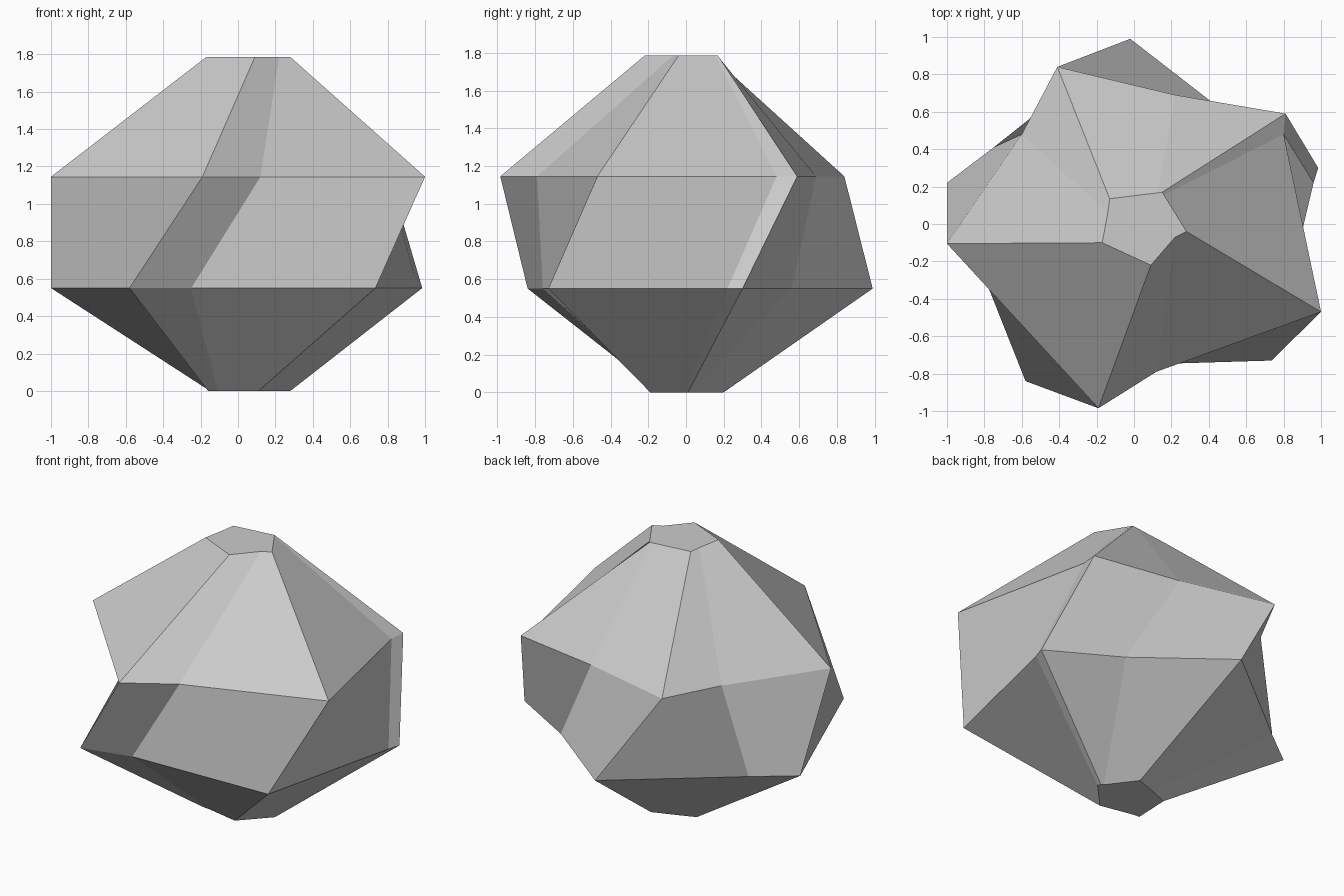
import bpy
import bmesh

# Remove the default cube only
default_cube = bpy.data.objects.get("Cube")
if default_cube:
    bpy.data.objects.remove(default_cube, do_unlink=True)


def flat_material(name, color):
    material = bpy.data.materials.new(name)
    material.use_nodes = True
    material.diffuse_color = color
    shader = material.node_tree.nodes["Principled BSDF"]
    shader.inputs["Base Color"].default_value = color
    return material


# Outlines of the rock from bottom to top, each running counter-clockwise
# from the front corner; five corners with shallow dents along the sides
outlines = [
    (0, [(-.16, -.14), (-.11, -.145), (.11, -.19), (.28, -.01), (.27, .01),
         (.255, .02), (.12, .2), (-.02, .15), (-.15, .1)]),
    (.55, [(-.58, -.84), (-.25, -.76), (.735, -.73), (.96, .22), (.985, .3),
           (.535, .56), (-.02, .99), (-.75, .41), (-1, .22)]),
    (1.145, [(-.19, -.985), (.12, -.79), (1, -.47), (.8, .48), (.81, .59),
             (.22, .69), (-.41, .84), (-.6, .48), (-1, -.105)]),
    (1.785, [(.09, -.22), (.22, -.07), (.28, -.04), (.16, .155), (.15, .17),
             (.13, .167), (-.13, .135), (-.14, .06), (-.17, -.1)]),
]


def loft(name, sections, material):
    """Join the outlines with flat quads and cap both ends."""
    bm = bmesh.new()
    rings = [[bm.verts.new((x, y, z)) for x, y in points]
             for z, points in sections]
    for lower, upper in zip(rings, rings[1:]):
        for i in range(len(lower)):
            j = (i + 1) % len(lower)
            bm.faces.new((lower[i], lower[j], upper[j], upper[i]))
    bm.faces.new(list(reversed(rings[0])))
    bm.faces.new(rings[-1])
    bmesh.ops.recalc_face_normals(bm, faces=bm.faces[:])
    mesh = bpy.data.meshes.new(name)
    bm.to_mesh(mesh)
    bm.free()
    mesh.materials.append(material)
    rock = bpy.data.objects.new(name, mesh)
    bpy.context.collection.objects.link(rock)
    return rock


# The faceted rock
stone_grey = flat_material("stone_grey", (.6, .6, .6, 1))
loft("faceted_rock", outlines, stone_grey)
